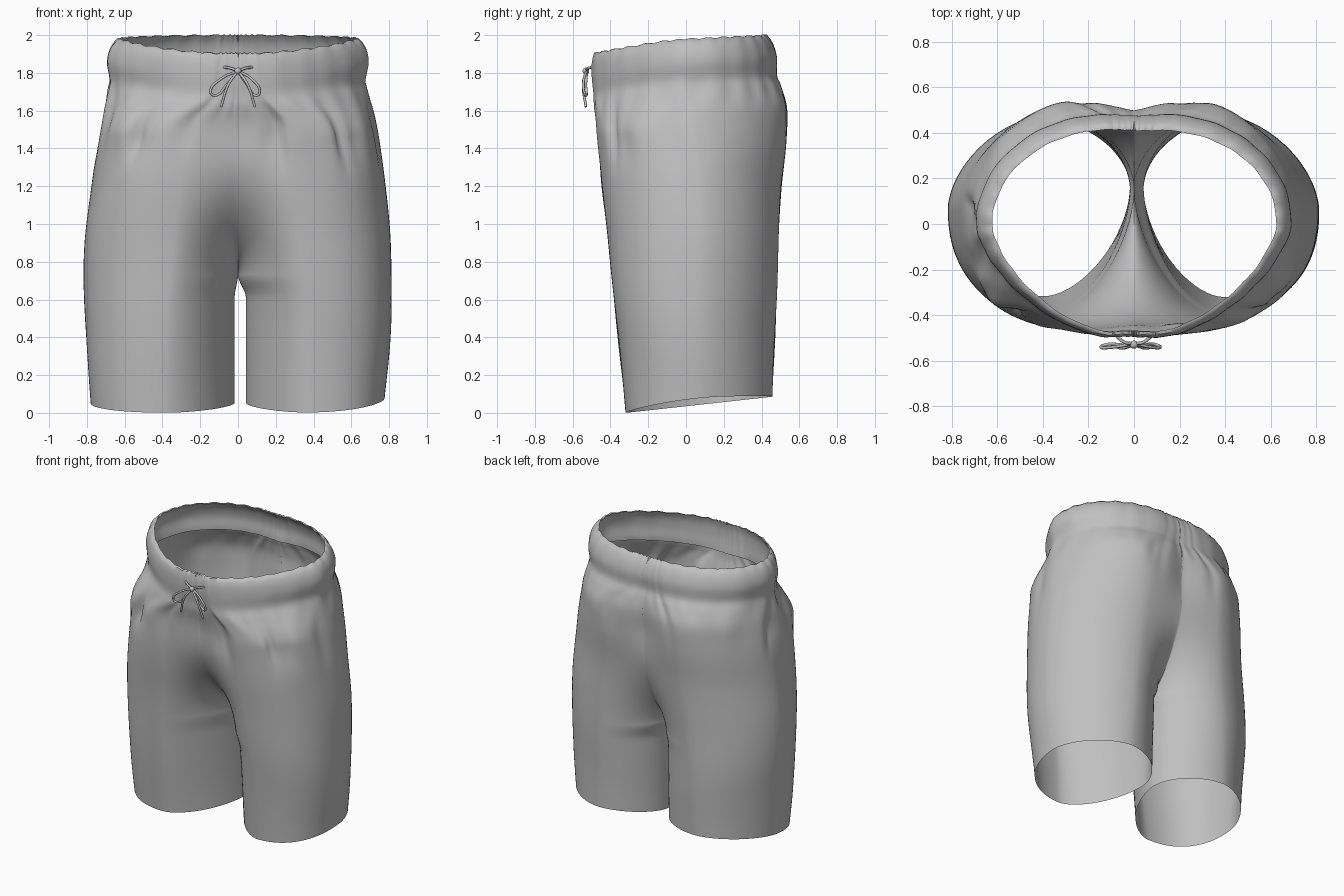
import bpy, bmesh, math, random
from mathutils import Vector

cube = bpy.data.objects.get("Cube")
if cube:
    bpy.data.objects.remove(cube)


def flat_material(name, grey):
    mat = bpy.data.materials.new(name)
    mat.use_nodes = True
    colour = (grey, grey, grey, 1)
    mat.diffuse_color = colour
    mat.node_tree.nodes["Principled BSDF"].inputs["Base Color"].default_value = colour
    return mat


cloth = flat_material("grey cloth", 0.53)

CROTCH_Z, CROTCH_Y, TOP = 0.73, 0.16, 1.98

# height, outer half width, front y, back y, x of the front and back crown
LEVELS = [
    (0.0, 0.775, -0.32, 0.46, 0.39),
    (0.3, 0.80, -0.35, 0.47, 0.38),
    (0.6, 0.815, -0.38, 0.48, 0.37),
    (0.9, 0.81, -0.41, 0.49, 0.34),
    (1.2, 0.78, -0.445, 0.505, 0.30),
    (1.45, 0.75, -0.46, 0.535, 0.27),
    (1.6, 0.72, -0.47, 0.54, 0.25),
    (1.71, 0.69, -0.485, 0.505, 0.18),
    (1.76, 0.68, -0.485, 0.48, 0.14),
    (1.86, 0.695, -0.495, 0.48, 0.12),
    (1.94, 0.675, -0.495, 0.455, 0.11),
    (1.98, 0.64, -0.485, 0.425, 0.10),
]


def clamp(v):
    return max(0.0, min(1.0, v))


def smooth(a, b, v):
    t = clamp((v - a) / (b - a))
    return t * t * (3 - 2 * t)


def slope(i, k):
    a, b = LEVELS[max(i - 1, 0)], LEVELS[min(i + 1, len(LEVELS) - 1)]
    return (b[k] - a[k]) / (b[0] - a[0])


def level(z):
    """Smooth interpolation of the outline measurements at a height."""
    i = 0
    while i < len(LEVELS) - 2 and z > LEVELS[i + 1][0]:
        i += 1
    a, b = LEVELS[i], LEVELS[i + 1]
    h = b[0] - a[0]
    t = (z - a[0]) / h
    s = t * t * (3 - 2 * t)
    return [a[k] * (1 - s) + b[k] * s
            + h * (slope(i, k) * t * (1 - t) ** 2 - slope(i + 1, k) * t * t * (1 - t))
            for k in range(1, 5)]


# Random soft folds, a separate set for each leg: place, height, width, length, depth
random.seed(4)
FOLDS = {side: [(random.uniform(0.12, 0.88), random.uniform(1.45, 1.64),
                 random.uniform(0.012, 0.028), random.uniform(0.1, 0.2),
                 random.uniform(-0.028, 0.014)) for _ in range(16)]
         for side in (-1, 1)}


def wrinkle(side, u, z):
    d = sum(depth * math.exp(-((u - place) / wide) ** 2 - ((z - high) / tall) ** 2)
            for place, high, wide, tall, depth in FOLDS[side])
    d *= smooth(1.78, 1.68, z)
    gather = math.exp(-((z - 1.7) / 0.07) ** 2) + 0.4 * smooth(1.76, 1.85, z)
    d += 0.005 * gather * math.sin(u * 95 + 2 * math.sin(u * 17 + side))
    d += 0.006 * math.sin(u * 11 + z * 3 + side) * math.sin(z * 4 + side)
    return d * math.sin(math.pi * u) ** 0.5


INNER, OUTER = 18, 30
COLUMNS = 2 * (INNER + OUTER)


def outline_point(side, j, z, inset):
    """Point j of one half, from front seam round the outside to back seam."""
    xo, yf, yb, cx = level(z)
    rise = clamp((z - CROTCH_Z) / 0.75)
    spread = (1 - (1 - rise) ** 2.2) ** 0.75
    x0 = (0.03 + 0.012 * side) * smooth(CROTCH_Z, CROTCH_Z - 0.12, z)
    cy = 0.06 - 0.06 * smooth(1.3, 1.8, z)
    band = smooth(1.5, 1.8, z)
    is_front = j <= COLUMNS // 2
    k = j if is_front else COLUMNS - j
    crown = yf if is_front else yb
    if k < INNER:
        # Inner leg, merging into a soft centre seam above the crotch
        a = (1 - k / INNER) * math.pi / 2
        p, n, cleft = (1.2, 3, 0.03) if is_front else (1.1, 2.2, 0.13)
        x = cx - (cx - x0) * math.sin(a) ** p
        c = max(math.cos(a), 0) ** (p * n)
        s = (spread * (1 - cleft * math.exp(-((z - 1.5) / 0.22) ** 2))) ** n
        y = CROTCH_Y + (crown - CROTCH_Y) * (c + s - c * s) ** (1 / n)
    else:
        a = (k - INNER) / OUTER * math.pi / 2
        p = 0.86 + 0.42 * band if is_front else 1.17 - 0.17 * band
        x = cx + (xo - cx) * math.sin(a) ** p
        y = cy + (crown - cy) * max(math.cos(a), 0) ** p
    # Push folds out and the inner facing in
    u = j / COLUMNS
    out = Vector((x - cx * smooth(1.2, 0.7, z), y - 0.05))
    out.normalize()
    push = wrinkle(side, u, z) - inset
    x, y = x + out.x * push, y + out.y * push
    # Waist dips at the front, hem lifts at the back and outside
    waist = smooth(1.2, 1.75, z)
    hem = 1 - smooth(0, 0.7, z)
    dip = 0.02 * y / 0.43 if y > 0 else -0.08 * (-y / 0.5) ** 1.3
    lift = 0.11 * (y + 0.32) + (0.025 + 0.015 * side) * (x / 0.8) ** 4
    scallop = 0.004 * math.sin(u * 150) * smooth(1.92, TOP, z)
    return side * x, y, z + waist * dip + hem * lift + scallop


# Rows up the legs, over the hips, then down inside the waistband
rows = [(CROTCH_Z * (1 - (1 - i / 20) ** 1.5), 0) for i in range(20)]
rows += [(CROTCH_Z + (TOP - CROTCH_Z) * (i / 78) ** 1.5, 0) for i in range(79)]
rows += [(TOP - 0.22 * i / 10, 0.014) for i in range(11)]

bm = bmesh.new()
for side in (-1, 1):
    grid = [[bm.verts.new(outline_point(side, j, z, inset)) for j in range(COLUMNS + 1)]
            for z, inset in rows]
    for low, high in zip(grid, grid[1:]):
        for j in range(COLUMNS):
            quad = (low[j], low[j + 1], high[j + 1], high[j])
            bm.faces.new(quad if side > 0 else quad[::-1])
bmesh.ops.remove_doubles(bm, verts=bm.verts, dist=0.0002)
mesh = bpy.data.meshes.new("shorts")
bm.to_mesh(mesh)
bm.free()
shorts = bpy.data.objects.new("shorts", mesh)
bpy.context.collection.objects.link(shorts)
mesh.materials.append(cloth)
bpy.context.view_layer.objects.active = shorts
shorts.select_set(True)
bpy.ops.object.shade_smooth_by_angle(angle=math.radians(60))


def cord(name, points, radius=0.007):
    """Round string following a smooth path."""
    curve = bpy.data.curves.new(name, "CURVE")
    curve.dimensions = "3D"
    curve.bevel_depth = radius
    curve.bevel_resolution = 2
    curve.resolution_u = 8
    curve.use_fill_caps = True
    spline = curve.splines.new("BEZIER")
    spline.bezier_points.add(len(points) - 1)
    for bp, co in zip(spline.bezier_points, points):
        bp.co = co
        bp.handle_left_type = bp.handle_right_type = "AUTO"
    curve.materials.append(cloth)
    bpy.context.collection.objects.link(bpy.data.objects.new(name, curve))


# Drawstring bow: a loop, a tail and an eyelet strand on each side
for side, word, reach in ((-1, "right", 0.145), (1, "left", 0.115)):
    cord(f"{word}_bow_loop", [(0, -0.525, 1.81), (side * reach * 0.6, -0.54, 1.77),
                              (side * reach, -0.54, 1.70), (side * reach * 0.85, -0.53, 1.68),
                              (side * reach * 0.4, -0.53, 1.74), (0, -0.525, 1.81)])
    cord(f"{word}_bow_tail", [(0, -0.53, 1.81), (side * 0.05, -0.545, 1.74),
                              (side * 0.09, -0.53, 1.62)])
    cord(f"{word}_eyelet_strand", [(0, -0.525, 1.81), (side * 0.04, -0.52, 1.825),
                                   (side * 0.075, -0.495, 1.83)])

# Knot
bpy.ops.mesh.primitive_uv_sphere_add(segments=16, ring_count=10, radius=0.018,
                                     location=(0, -0.53, 1.81))
knot = bpy.context.object
knot.name = "bow_knot"
knot.data.materials.append(cloth)
bpy.ops.object.shade_smooth()
